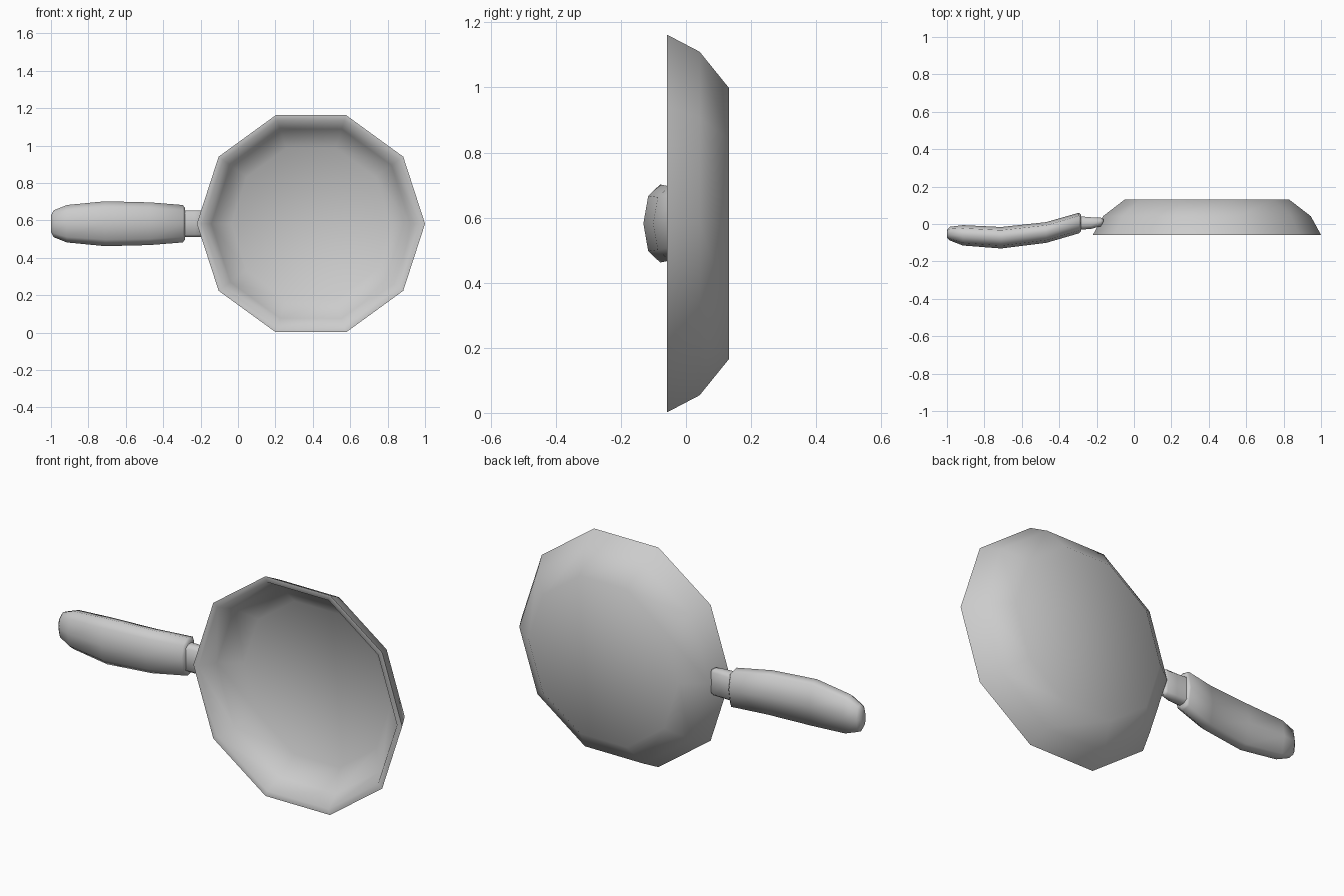
import bpy, bmesh
from math import sin, cos, pi, radians

if "Cube" in bpy.data.objects:
    bpy.data.objects.remove(bpy.data.objects["Cube"])

ZC = 0.582  # height of the pan axis and the handle


def loft(name, rings, angle=70):
    """Skin a list of equal-length point rings, cap both ends, shade smooth."""
    bm = bmesh.new()
    loops = [[bm.verts.new(p) for p in ring] for ring in rings]
    n = len(loops[0])
    for a, b in zip(loops, loops[1:]):
        for i in range(n):
            j = (i + 1) % n
            bm.faces.new((a[i], a[j], b[j], b[i]))
    bm.faces.new(loops[0])
    bm.faces.new(loops[-1])
    bmesh.ops.recalc_face_normals(bm, faces=bm.faces)
    mesh = bpy.data.meshes.new(name)
    bm.to_mesh(mesh)
    bm.free()
    obj = bpy.data.objects.new(name, mesh)
    bpy.context.collection.objects.link(obj)
    bpy.ops.object.select_all(action='DESELECT')
    obj.select_set(True)
    bpy.context.view_layer.objects.active = obj
    bpy.ops.object.shade_smooth_by_angle(angle=radians(angle))
    return obj


def disc(y, r, n=10):
    """Decagon ring around the pan's axis (along y)."""
    return [(0.39 + r * cos(2 * pi * i / n), y, ZC + r * sin(2 * pi * i / n)) for i in range(n)]


# Cross-sections as (depth 0..1 from front to back, half height 0..1)
GRIP = [(0, 0), (0.13, 0.71), (0.45, 1), (0.85, 0.9), (1, 0)]
NECK = [(0, 0), (0, 0.8), (0.3, 1), (0.7, 1), (1, 0.8), (1, 0)]


def section(shape, x, y0, y1, half_z):
    """Mirrored cross-section of the handle at x, spanning y0..y1."""
    full = shape + [(d, -h) for d, h in shape[-2:0:-1]]
    return [(x, y0 + d * (y1 - y0), ZC + h * half_z) for d, h in full]


# Pan: ten-sided bowl, outer wall then flat lip then inner wall
loft("pan_bowl", [disc(y, r) for y, r in [
    (0.132, 0.438), (0.042, 0.555), (-0.058, 0.61),
    (-0.058, 0.58), (0.026, 0.532), (0.102, 0.425)]], 80)

# Grip: gently bent, rounded at the far end, small lip at the pan end
loft("handle_grip", [section(GRIP, *s) for s in [
    (-1.0, -0.072, -0.030, 0.045),
    (-0.985, -0.088, -0.015, 0.072),
    (-0.915, -0.115, -0.006, 0.10),
    (-0.71, -0.131, -0.016, 0.12),
    (-0.47, -0.101, 0.010, 0.114),
    (-0.295, -0.050, 0.060, 0.10),
    (-0.284, -0.040, 0.050, 0.085)]])

# Neck: flattened bar joining grip and bowl
loft("handle_neck", [section(NECK, *s) for s in [
    (-0.31, -0.032, 0.043, 0.072),
    (-0.23, -0.026, 0.036, 0.072),
    (-0.177, -0.012, 0.034, 0.070),
    (-0.164, 0.008, 0.026, 0.064)]])
